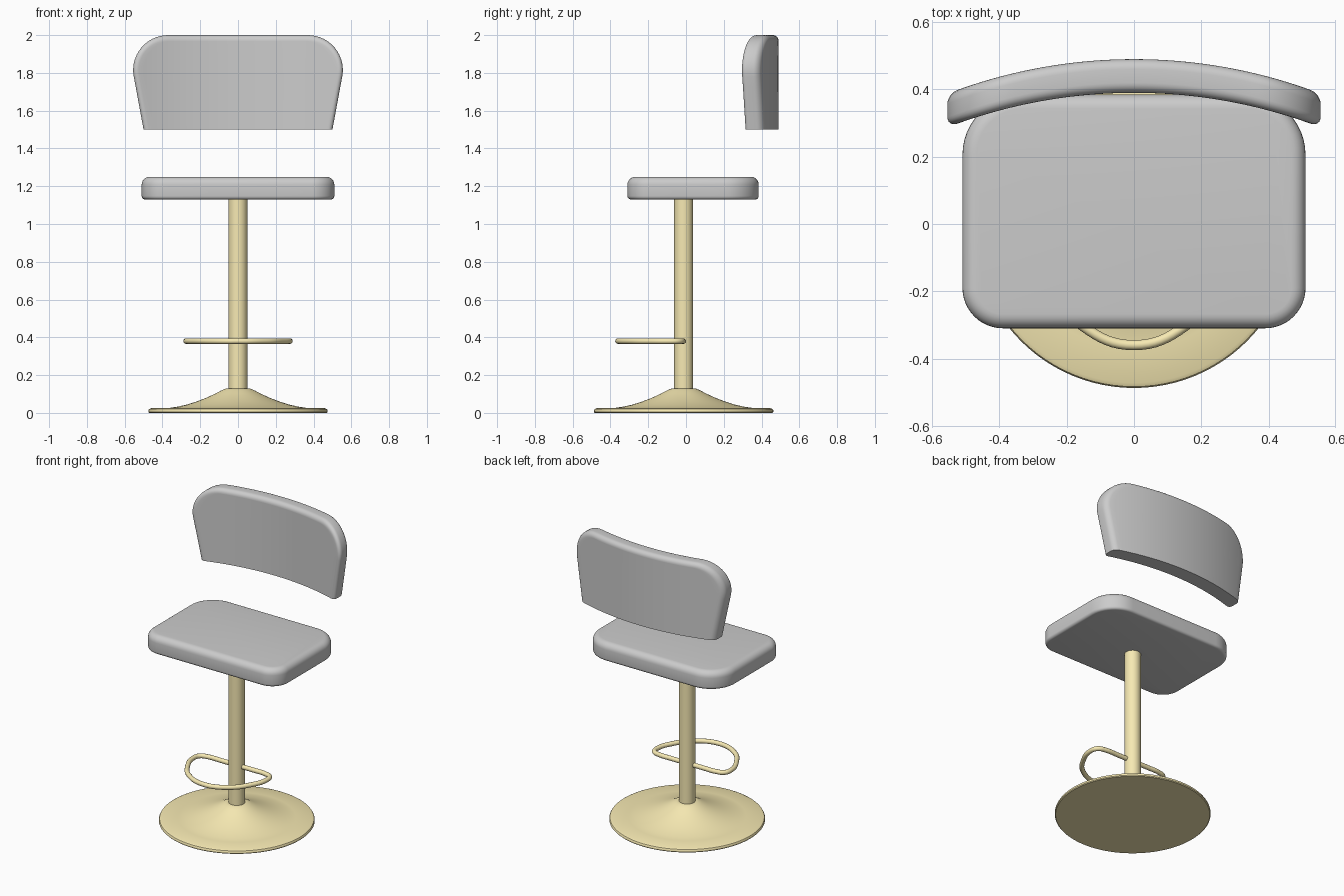
import bpy, bmesh, math

if "Cube" in bpy.data.objects:
    bpy.data.objects.remove(bpy.data.objects["Cube"])

CY = -0.0125  # y of pole and base axis

brass = bpy.data.materials.new("brass")
brass.diffuse_color = (0.93, 0.82, 0.45, 1)
brass.use_nodes = True
brass.node_tree.nodes["Principled BSDF"].inputs["Base Color"].default_value = brass.diffuse_color


def finish(bm, name, mat=None, angle=35):
    bmesh.ops.recalc_face_normals(bm, faces=bm.faces)
    me = bpy.data.meshes.new(name)
    bm.to_mesh(me)
    bm.free()
    ob = bpy.data.objects.new(name, me)
    bpy.context.collection.objects.link(ob)
    if mat:
        me.materials.append(mat)
    bpy.ops.object.select_all(action='DESELECT')
    ob.select_set(True)
    bpy.context.view_layer.objects.active = ob
    bpy.ops.object.shade_smooth_by_angle(angle=math.radians(angle))
    return ob


def bridge(bm, a, b):
    for i in range(len(a)):
        k = (i + 1) % len(a)
        bm.faces.new((a[i], a[k], b[k], b[i]))


def loft(name, rings, mat=None):
    """Closed rings of points joined in order, flat caps at both ends."""
    bm = bmesh.new()
    vs = [[bm.verts.new(p) for p in r] for r in rings]
    for a, b in zip(vs, vs[1:]):
        bridge(bm, a, b)
    bm.faces.new(vs[0])
    bm.faces.new(vs[-1])
    return finish(bm, name, mat)


def fillet(r, n=6):
    """(depth, inset) pairs of a quarter round, from face to side."""
    return [(r * (1 - math.cos(t)), r * (1 - math.sin(t)))
            for t in (math.pi / 2 * i / n for i in range(n + 1))]


def lathe(name, profile, mat, n=96):
    rings = [[(r * math.cos(2 * math.pi * i / n), CY + r * math.sin(2 * math.pi * i / n), z)
              for i in range(n)] for r, z in profile]
    return loft(name, rings, mat)


# Base: flared disc with a rounded rim
lathe("base", [(0.470, 0), (0.475, 0.005), (0.475, 0.013), (0.471, 0.020), (0.460, 0.025),
               (0.36, 0.027), (0.32, 0.033), (0.27, 0.044), (0.22, 0.060), (0.17, 0.079),
               (0.12, 0.102), (0.09, 0.118), (0.07, 0.127), (0.058, 0.130)], brass)

# Pole
lathe("pole", [(0.05, 0.10), (0.05, 1.14)], brass, 48)

# Footrest: closed D-shaped tube
half = [(0.12, -0.016), (0.21, -0.018), (0.26, -0.036), (0.274, -0.09),
        (0.235, -0.20), (0.15, -0.305)]
path = [(0, -0.016)] + half + [(0, -0.36)] + [(-x, y) for x, y in reversed(half)]
cu = bpy.data.curves.new("footrest", 'CURVE')
cu.dimensions = '3D'
cu.bevel_depth = 0.015
cu.bevel_resolution = 4
cu.resolution_u = 8
sp = cu.splines.new('BEZIER')
sp.bezier_points.add(len(path) - 1)
for p, (x, y) in zip(sp.bezier_points, path):
    p.co = (x, y, 0.38)
    p.handle_left_type = p.handle_right_type = 'AUTO'
sp.use_cyclic_u = True
sp.use_smooth = True
cu.materials.append(brass)
bpy.context.collection.objects.link(bpy.data.objects.new("footrest", cu))


# Seat: rounded slab, wider rounding at the back corners
def seat_ring(inset, z, n=12):
    corners = [(1, 1, 0.18), (-1, 1, 0.18), (-1, -1, 0.12), (1, -1, 0.12)]
    pts = []
    for q, (sx, sy, r) in enumerate(corners):
        cx = sx * (0.51 - r)
        cy = 0.385 - r if sy > 0 else -0.31 + r
        for i in range(n + 1):
            t = math.pi / 2 * (q + i / n)
            pts.append((cx + (r - inset) * math.cos(t), cy + (r - inset) * math.sin(t), z))
    return pts


loft("seat", [seat_ring(i, 1.13 + d) for d, i in reversed(fillet(0.018, 4)[::-1])]
     + [seat_ring(i, 1.25 - d) for d, i in reversed(fillet(0.042))])


# Backrest: tapered rounded panel bent around the seat, square lower edge
COLS, ARC, SIDE, R, THICK = 40, 14, 5, 1.55, 0.1


def half_outline(inset):
    pts = []
    r, a0 = 0.185 - inset, math.radians(-11)
    x1, z1 = 0.37 + r * math.cos(a0), 1.815 + r * math.sin(a0)
    for i in range(SIDE):
        f = i / SIDE
        x0 = 0.5 - inset
        pts.append((x0 + (x1 - x0) * f, 1.5 + (z1 - 1.5) * f))
    for i in range(ARC + 1):
        t = a0 + (math.pi / 2 - a0) * i / ARC
        pts.append((0.37 + r * math.cos(t), 1.815 + r * math.sin(t)))
    return pts


bm = bmesh.new()
edge = fillet(0.03)
layers = edge + [(THICK - d, i) for d, i in reversed(edge)]
rows = SIDE + ARC
border = ([(0, i) for i in range(COLS)] + [(j, COLS) for j in range(rows)]
          + [(rows, i) for i in range(COLS, 0, -1)] + [(j, 0) for j in range(rows, 0, -1)])
previous = None
for n, (depth, inset) in enumerate(layers):
    outline = half_outline(inset)
    cap = n in (0, len(layers) - 1)
    keys = [(j, i) for j in range(rows + 1) for i in range(COLS + 1)] if cap else border
    grid = {}
    for j, i in keys:
        x = outline[j][0] * (2 * i / COLS - 1)
        y = 0.39 + depth - R + math.sqrt(R * R - x * x)
        grid[j, i] = bm.verts.new((x, y, outline[j][1]))
    if cap:
        for j in range(rows):
            for i in range(COLS):
                bm.faces.new((grid[j, i], grid[j, i + 1], grid[j + 1, i + 1], grid[j + 1, i]))
    ring = [grid[k] for k in border]
    if previous:
        bridge(bm, previous, ring)
    previous = ring
finish(bm, "backrest")
